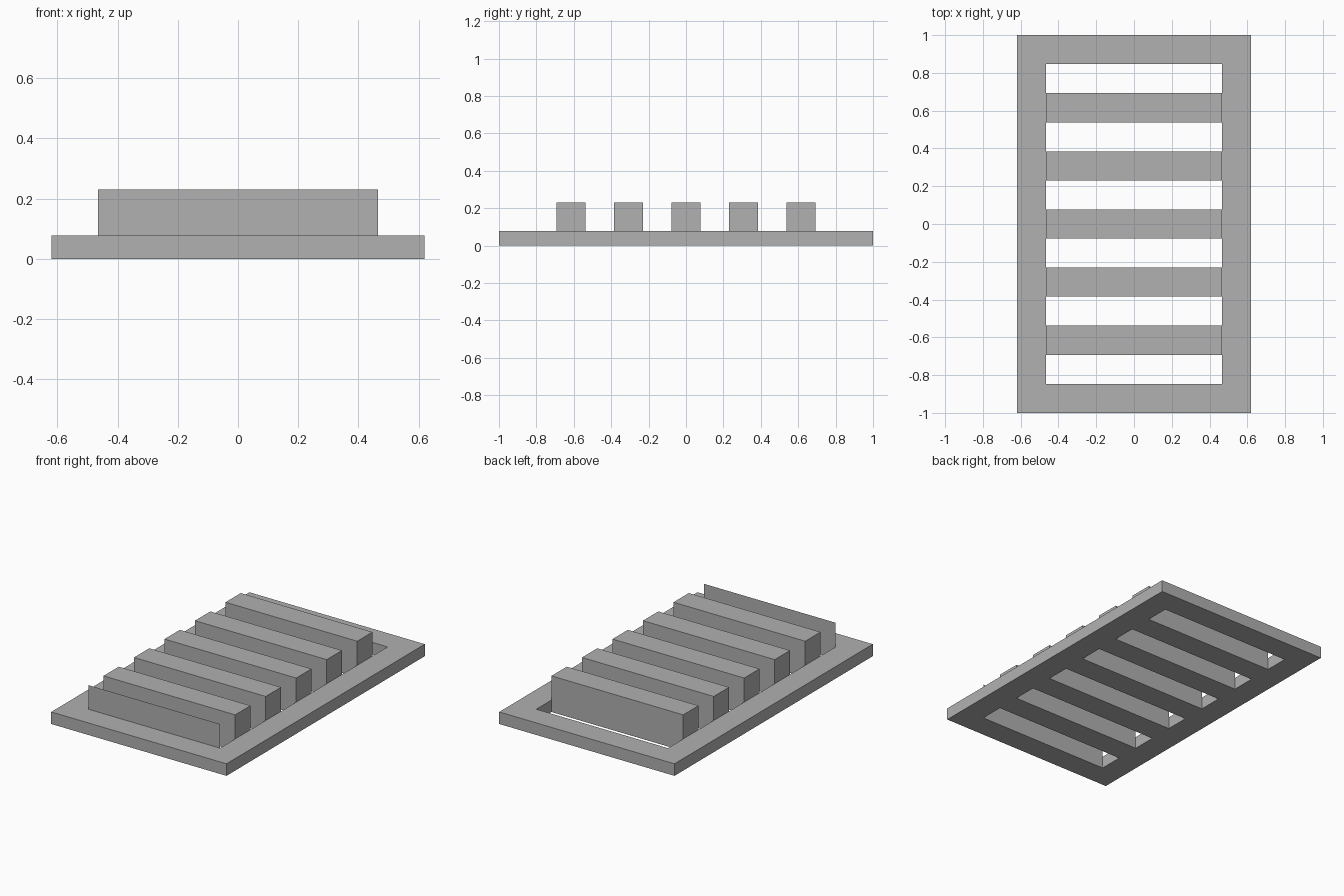
import bpy
import bmesh

cube = bpy.data.objects.get("Cube")
if cube:
    bpy.data.objects.remove(cube, do_unlink=True)

UNIT = 2 / 13          # width of each rail, slat and slot
OUTER_X = 0.619
INNER_X = OUTER_X - UNIT
BASE_TOP = UNIT / 2
SLAT_TOP = UNIT * 1.5

grey = bpy.data.materials.new("plain grey")
grey.use_nodes = True
colour = (0.44, 0.44, 0.44, 1)
grey.diffuse_color = colour
grey.node_tree.nodes["Principled BSDF"].inputs["Base Color"].default_value = colour


def row_y(row):
    return -1 + row * UNIT


def add_quad(bm, x0, x1, y0, y1, z):
    corners = ((x0, y0), (x1, y0), (x1, y1), (x0, y1))
    return bm.faces.new([bm.verts.new((x, y, z)) for x, y in corners])


def raise_faces(bm, height):
    result = bmesh.ops.extrude_face_region(bm, geom=bm.faces[:], use_keep_orig=True)
    verts = [v for v in result["geom"] if isinstance(v, bmesh.types.BMVert)]
    bmesh.ops.translate(bm, verts=verts, vec=(0, 0, height))
    bmesh.ops.recalc_face_normals(bm, faces=bm.faces[:])


def finish(bm, name):
    mesh = bpy.data.meshes.new(name)
    bm.to_mesh(mesh)
    bm.free()
    mesh.materials.append(grey)
    obj = bpy.data.objects.new(name, mesh)
    bpy.context.collection.objects.link(obj)
    return obj


# Slotted base: a sheet of cells with every second middle cell left open
bm = bmesh.new()
columns = (-OUTER_X, -INNER_X, INNER_X, OUTER_X)
for row in range(13):
    for col in range(3):
        if col == 1 and row % 2:
            continue
        add_quad(bm, columns[col], columns[col + 1], row_y(row), row_y(row + 1), 0)
bmesh.ops.remove_doubles(bm, verts=bm.verts[:], dist=0.0001)
raise_faces(bm, BASE_TOP)
finish(bm, "slotted_base")

# Raised slats, flush with the slot walls
for number, row in enumerate(range(2, 12, 2), 1):
    bm = bmesh.new()
    add_quad(bm, -INNER_X, INNER_X, row_y(row), row_y(row + 1), BASE_TOP)
    raise_faces(bm, SLAT_TOP - BASE_TOP)
    finish(bm, f"slat_{number}")

# Thin upright sheet at the edge of the front slot
bm = bmesh.new()
fin_corners = ((-INNER_X, BASE_TOP), (INNER_X, BASE_TOP),
               (INNER_X, SLAT_TOP), (-INNER_X, SLAT_TOP))
bm.faces.new([bm.verts.new((x, row_y(1), z)) for x, z in fin_corners])
finish(bm, "front_fin")
